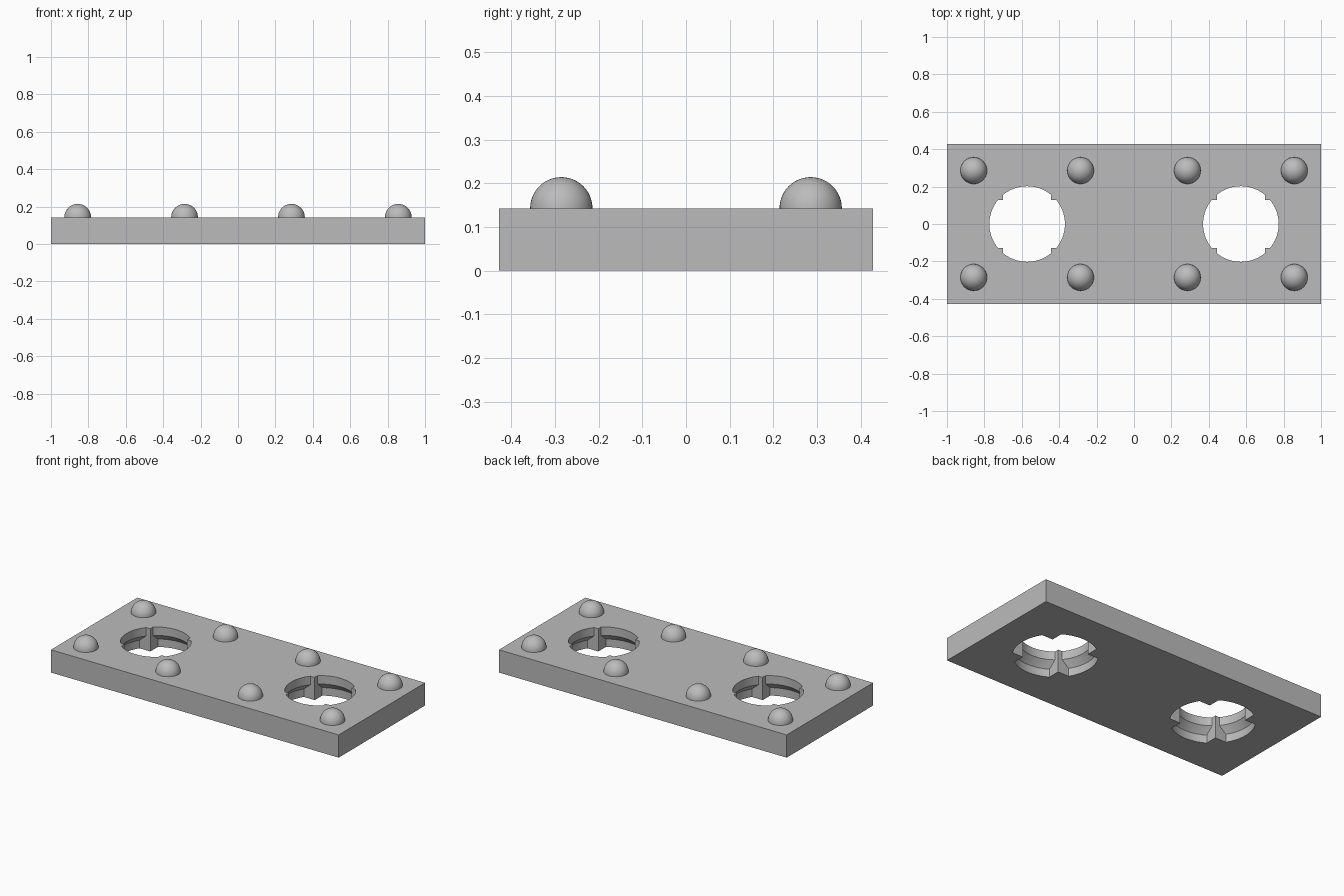
import bpy
import bmesh
from math import asin, cos, sin, pi
from mathutils import Matrix, Vector

cube = bpy.data.objects.get("Cube")
if cube:
    bpy.data.objects.remove(cube, do_unlink=True)

HALF_X, HALF_Y, TOP = 1.0, 0.4286, 0.143
HOLE_X = 0.5714          # hole centres, left and right
POST = 0.128             # inner corner of the square posts in each hole
STUD_R = 0.0714
ARC_STEPS = 20

grey = bpy.data.materials.new("mid_grey")
grey.use_nodes = True
grey.diffuse_color = (0.5, 0.5, 0.5, 1)
bsdf = next(n for n in grey.node_tree.nodes if n.type == "BSDF_PRINCIPLED")
bsdf.inputs["Base Color"].default_value = (0.5, 0.5, 0.5, 1)


def finish(bm, name):
    bmesh.ops.recalc_face_normals(bm, faces=bm.faces)
    mesh = bpy.data.meshes.new(name)
    bm.to_mesh(mesh)
    bm.free()
    mesh.materials.append(grey)
    obj = bpy.data.objects.new(name, mesh)
    bpy.context.collection.objects.link(obj)
    bpy.ops.object.select_all(action="DESELECT")
    obj.select_set(True)
    bpy.context.view_layer.objects.active = obj
    bpy.ops.object.shade_smooth_by_angle(angle=pi / 6)
    return obj


def hole_outline(radius):
    """Circle whose four diagonals are filled by square posts."""
    points = []
    spread = asin(POST / radius)
    for quarter in range(4):
        turn = Matrix.Rotation(quarter * pi / 2, 2)
        for i in range(ARC_STEPS + 1):
            a = spread * (2 * i / ARC_STEPS - 1)
            points.append(turn @ Vector((radius * cos(a), radius * sin(a))))
        points.append(turn @ Vector((POST, POST)))
    return points


def add_wall(bm, levels, centre_x):
    """Skin stacked outlines, given as (points, z); return the end rims."""
    rings = [[bm.verts.new((p[0] + centre_x, p[1], z)) for p in points]
             for points, z in levels]
    for low, high in zip(rings, rings[1:]):
        for i in range(len(low)):
            j = (i + 1) % len(low)
            if low[i].co.xy == low[j].co.xy:
                continue
            bm.faces.new((low[i], low[j], high[j], high[i]))
    return rings[0], rings[-1]


# Plate with two stepped, flared holes
bm = bmesh.new()
rectangle = [(-HALF_X, -HALF_Y), (HALF_X, -HALF_Y),
             (HALF_X, HALF_Y), (-HALF_X, HALF_Y)]
wide, narrow = hole_outline(0.24), hole_outline(0.202)
rims = [add_wall(bm, [(rectangle, 0), (rectangle, TOP)], 0)]
for side in (-1, 1):
    rims.append(add_wall(bm, [(wide, 0), (wide, 0.05),
                              (narrow, 0.09), (narrow, TOP)], side * HOLE_X))

# Bottom and top faces, pierced by the holes
for end in (0, 1):
    edges = []
    for rim in rims:
        ring = rim[end]
        edges += [bm.edges.get((ring[i - 1], ring[i])) for i in range(len(ring))]
    bmesh.ops.triangle_fill(bm, edges=edges, use_beauty=True,
                            normal=(0, 0, 2 * end - 1))
finish(bm, "plate")

# Domed studs in two rows of four
for row, y in (("front", -0.2857), ("back", 0.2857)):
    for n, x in enumerate((-0.857, -0.2857, 0.2857, 0.857), 1):
        bm = bmesh.new()
        bmesh.ops.create_uvsphere(bm, u_segments=40, v_segments=24, radius=STUD_R)
        bmesh.ops.delete(bm, geom=[v for v in bm.verts if v.co.z < -0.001],
                         context="VERTS")
        finish(bm, f"{row}_stud_{n}").location = (x, y, TOP)
